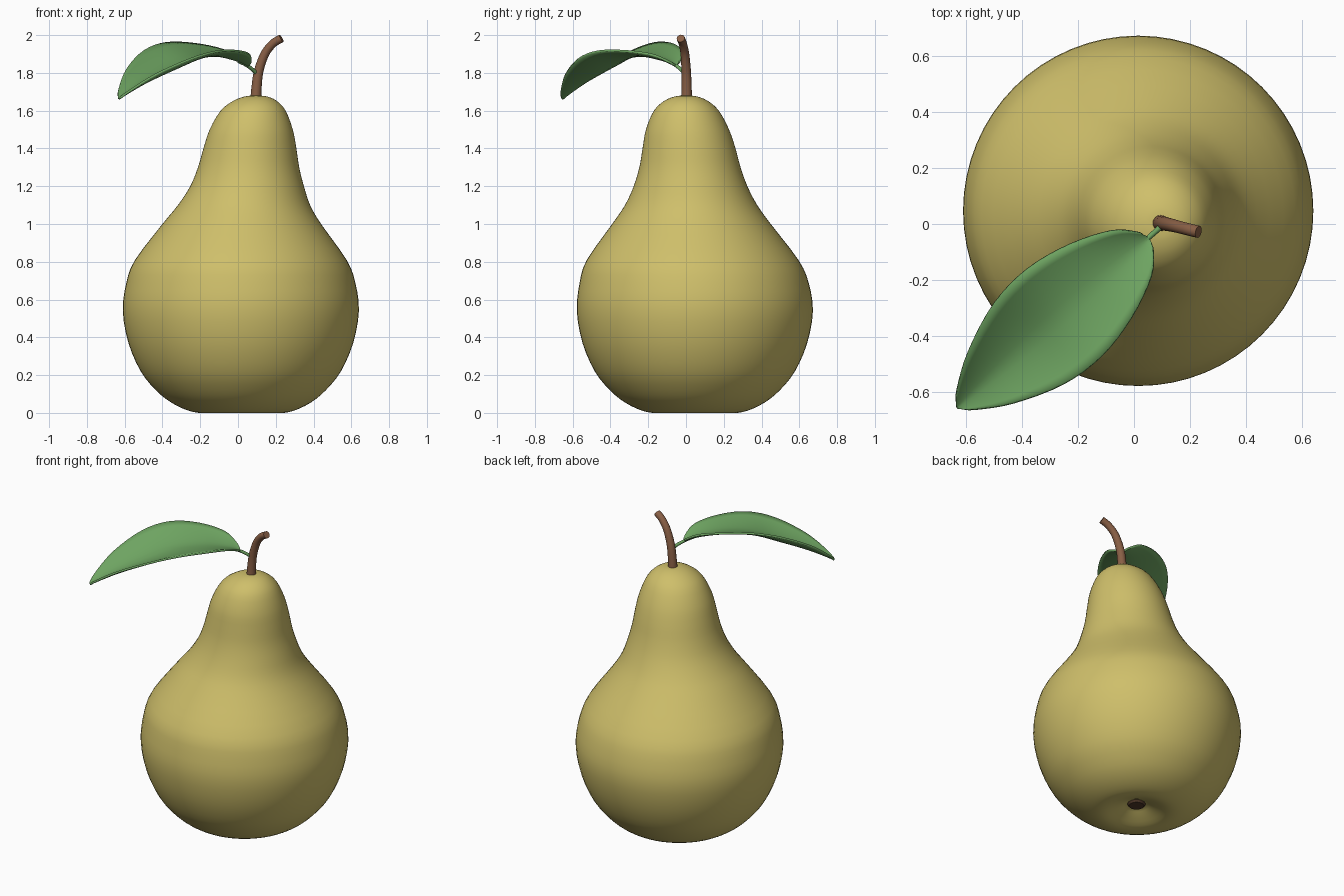
import bpy, bmesh, math
from mathutils import Vector

cube = bpy.data.objects.get("Cube")
if cube:
    bpy.data.objects.remove(cube, do_unlink=True)


def material(name, r, g, b):
    m = bpy.data.materials.new(name)
    m.use_nodes = True
    m.diffuse_color = (r, g, b, 1)
    bsdf = m.node_tree.nodes["Principled BSDF"]
    bsdf.inputs["Base Color"].default_value = (r, g, b, 1)
    bsdf.inputs["Roughness"].default_value = 0.6
    return m


SKIN = material("pear skin", 0.62, 0.52, 0.145)
GREEN = material("leaf green", 0.155, 0.37, 0.12)
BARK = material("stem brown", 0.25, 0.115, 0.06)
DARK = material("dark calyx", 0.08, 0.04, 0.022)


def smooth_rows(rows, steps):
    """Catmull-Rom interpolation through rows of values."""
    pts = [Vector(r) for r in rows]
    pts = [2 * pts[0] - pts[1]] + pts + [2 * pts[-1] - pts[-2]]
    out = []
    for a, b, c, d in zip(pts, pts[1:], pts[2:], pts[3:]):
        for i in range(steps):
            t = i / steps
            out.append(0.5 * (2 * b + (c - a) * t + (2 * a - 5 * b + 4 * c - d) * t ** 2
                              + (3 * b - a - 3 * c + d) * t ** 3))
    return out + [pts[-2]]


def finish(bm, name, mat, angle=60):
    bmesh.ops.recalc_face_normals(bm, faces=bm.faces)
    mesh = bpy.data.meshes.new(name)
    bm.to_mesh(mesh)
    bm.free()
    mesh.materials.append(mat)
    obj = bpy.data.objects.new(name, mesh)
    bpy.context.collection.objects.link(obj)
    bpy.ops.object.select_all(action='DESELECT')
    obj.select_set(True)
    bpy.context.view_layer.objects.active = obj
    bpy.ops.object.shade_smooth_by_angle(angle=math.radians(angle))
    return obj


def skin_rings(bm, rings, closed=True):
    for r, s in zip(rings, rings[1:]):
        n = len(r)
        for i in range(n if closed else n - 1):
            j = (i + 1) % n
            bm.faces.new((r[i], r[j], s[j], s[i]))


def tube(name, path, mat, sides=16):
    """Round tube through rows of (x, y, z, radius)."""
    rows = smooth_rows(path, 6)
    centres = [r.to_3d() for r in rows]
    bm = bmesh.new()
    rings = []
    for k, c in enumerate(centres):
        d = centres[min(k + 1, len(rows) - 1)] - centres[max(k - 1, 0)]
        u = d.cross(Vector((0, 1, 0))).normalized()
        v = d.cross(u).normalized()
        angles = [math.tau * i / sides for i in range(sides)]
        rings.append([bm.verts.new(c + rows[k][3] * (u * math.cos(a) + v * math.sin(a)))
                      for a in angles])
    skin_rings(bm, rings)
    bm.faces.new(rings[0])
    bm.faces.new(rings[-1])
    return finish(bm, name, mat, 50)


# Fruit body: leaning lathe, rows are (radius, z, centre x, centre y)
profile = [
    (0.055, 0.055, .02, .047), (0.12, 0.025, .02, .047), (0.2, 0.0, .02, .047),
    (0.28, 0.012, .017, .047), (0.37, 0.055, .016, .047), (0.45, 0.12, .015, .047),
    (0.53, 0.22, .015, .047), (0.595, 0.37, .015, .047), (0.625, 0.54, .015, .047),
    (0.606, 0.69, .015, .043), (0.56, 0.81, .015, .035), (0.42, 1.0, .02, .029),
    (0.35, 1.1, .032, .027), (0.301, 1.2, .048, .024), (0.268, 1.3, .056, .021),
    (0.246, 1.4, .063, .016), (0.22, 1.5, .07, .008), (0.172, 1.6, .08, .002),
    (0.115, 1.652, .09, 0), (0.06, 1.675, .095, 0), (0.02, 1.68, .095, 0),
]
SEG = 64
bm = bmesh.new()
rings = []
for r, z, cx, cy in smooth_rows(profile, 3):
    rings.append([bm.verts.new((cx + r * math.cos(math.tau * i / SEG),
                                cy + r * math.sin(math.tau * i / SEG), z))
                  for i in range(SEG)])
skin_rings(bm, rings)
bm.faces.new(rings[0])
bm.faces.new(rings[-1])
finish(bm, "fruit_body", SKIN, 80)

# Calyx: small dark button inside the hollow underneath
bm = bmesh.new()
bmesh.ops.create_cone(bm, cap_ends=True, segments=20, radius1=0.045, radius2=0.06, depth=0.02)
bmesh.ops.translate(bm, vec=(.02, .047, .052), verts=bm.verts)
finish(bm, "calyx", DARK, 30)

# Stem and leaf stalk
tube("stem", [(.094, .003, 1.64, .03), (.098, .003, 1.72, .027), (.11, .001, 1.81, .025),
              (.142, -.006, 1.9, .023), (.185, -.017, 1.955, .022), (.23, -.028, 1.983, .022)], BARK)
tube("leaf_stalk", [(.106, 0, 1.79, .011), (.08, -.024, 1.815, .01),
                    (.045, -.055, 1.84, .009), (0, -.095, 1.858, .005)], GREEN, 10)

# Leaf: cupped blade, rows are (distance, half width, midrib z, edge z)
blade = [
    (0, .012, 1.838, 1.842), (.012, .042, 1.845, 1.865), (.08, .108, 1.868, 1.91),
    (.23, .172, 1.892, 1.935), (.4, .204, 1.877, 1.935), (.57, .188, 1.815, 1.893),
    (.75, .12, 1.745, 1.805), (.87, .045, 1.687, 1.71), (.907, .008, 1.665, 1.667),
]
base = Vector((.05, -.053, 0))
along = Vector((-.75, -.662, 0))
across = Vector((-.662, .75, 0))
HALF = 6
bm = bmesh.new()
rings = []
for d, w, mid, edge in smooth_rows(blade, 4):
    row = []
    for i in range(-HALF, HALF + 1):
        s = i / HALF
        p = base + along * d + across * (s * w)
        # edges curl up, the inner side sits a little higher
        p.z = mid + (edge - mid) * abs(s) ** 1.6 + s * w * 0.11
        row.append(bm.verts.new(p))
    rings.append(row)
skin_rings(bm, rings, closed=False)
leaf = finish(bm, "leaf", GREEN, 50)
solid = leaf.modifiers.new("thickness", 'SOLIDIFY')
solid.thickness = 0.012
solid.offset = 0
